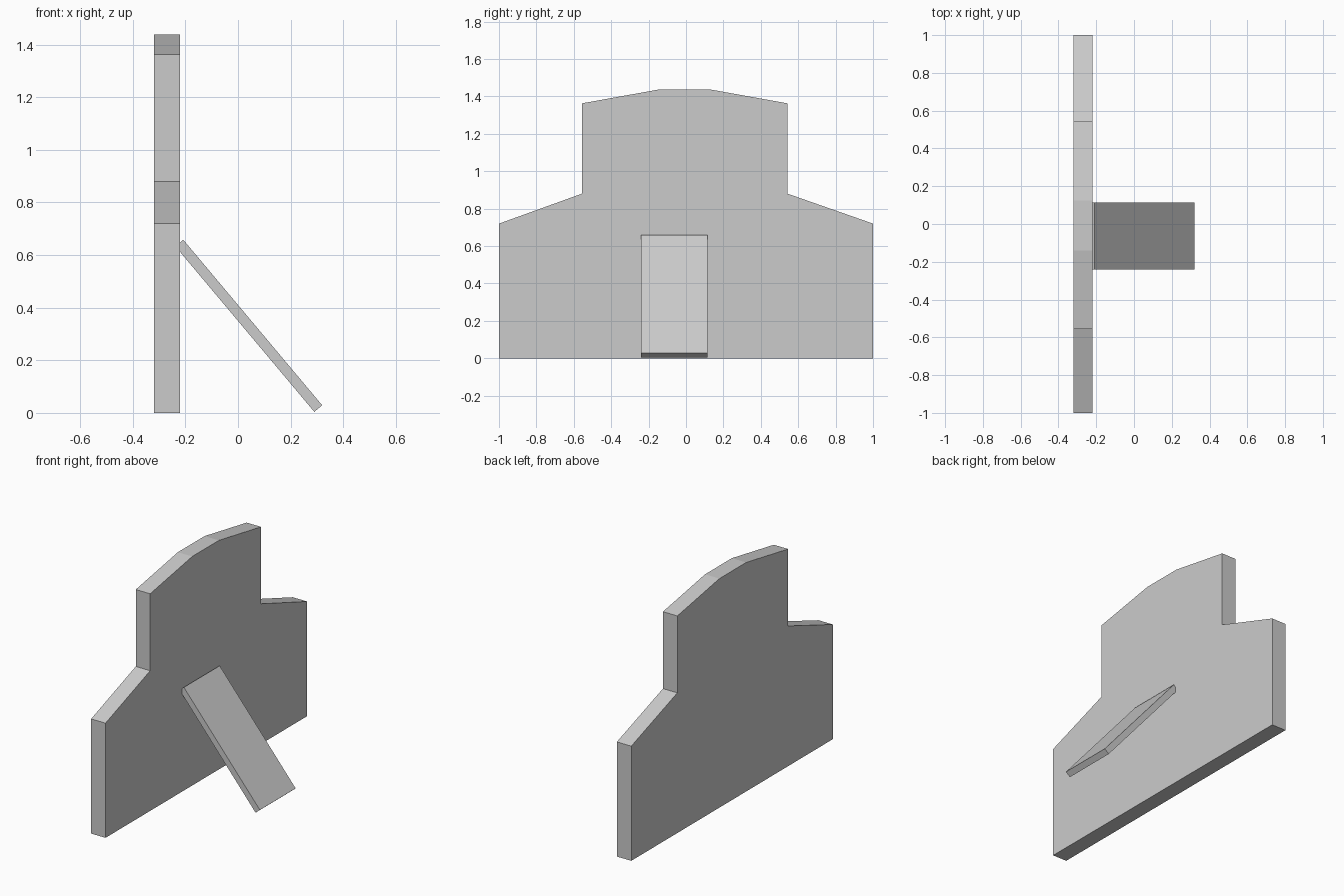
import bpy, bmesh
from mathutils import Vector

if "Cube" in bpy.data.objects:
    bpy.data.objects.remove(bpy.data.objects["Cube"])


def extrude_profile(name, points, offset):
    """Make a solid by sweeping a flat outline along an offset."""
    bm = bmesh.new()
    face = bm.faces.new([bm.verts.new(p) for p in points])
    new = bmesh.ops.extrude_face_region(bm, geom=[face], use_keep_orig=True)
    moved = [v for v in new["geom"] if isinstance(v, bmesh.types.BMVert)]
    bmesh.ops.translate(bm, verts=moved, vec=Vector(offset))
    bmesh.ops.recalc_face_normals(bm, faces=bm.faces[:])
    mesh = bpy.data.meshes.new(name)
    bm.to_mesh(mesh)
    bm.free()
    obj = bpy.data.objects.new(name, mesh)
    bpy.context.collection.objects.link(obj)
    return obj


# Upright stepped panel, outline in y and z
outline = [(-1, 0), (1, 0), (1, 0.72), (0.543, 0.88), (0.543, 1.363),
           (0.125, 1.438), (-0.14, 1.438), (-0.557, 1.363),
           (-0.557, 0.88), (-1, 0.72)]
extrude_profile("panel", [(-0.32, y, z) for y, z in outline], (0.1, 0, 0))

# Slanted support leg, side profile in x and z, top end let into the panel
leg = [(0.29, 0.004), (0.32, 0.029), (-0.208, 0.658), (-0.238, 0.633)]
extrude_profile("support_leg", [(x, -0.24, z) for x, z in leg], (0, 0.355, 0))
